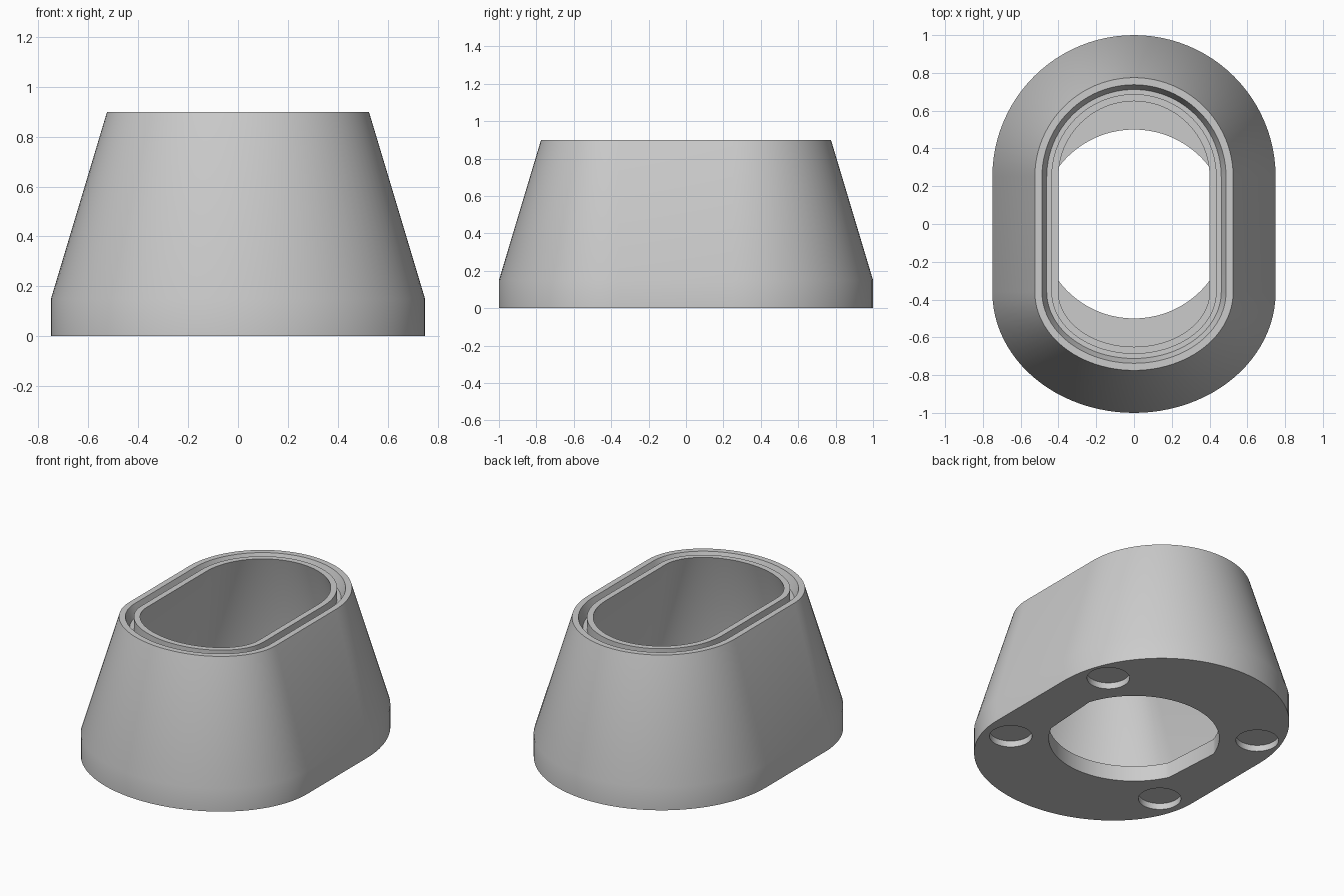
import bpy
import bmesh
from math import sin, cos, pi, atan2

if "Cube" in bpy.data.objects:
    bpy.data.objects.remove(bpy.data.objects["Cube"])

STEPS = 48          # segments in each rounded end
HOLE_R = 0.5
BACK_Y, FRONT_Y = 0.25, -0.36   # where the straight sides end

grey = bpy.data.materials.new("plain grey")
grey.use_nodes = True
colour = (0.6, 0.6, 0.6, 1)
grey.diffuse_color = colour
grey.node_tree.nodes["Principled BSDF"].inputs["Base Color"].default_value = colour


def oblong(half_width):
    """Oblong outline with a round back end and a slightly flatter front end."""
    points = []
    for centre, start in ((BACK_Y, 0), (FRONT_Y, pi)):
        depth = half_width + 0.25 - abs(centre)
        for i in range(STEPS + 1):
            a = start + pi * i / STEPS
            points.append((half_width * cos(a), centre + depth * sin(a)))
    return points


def circle(radius):
    """Circle whose points line up with those of the oblong."""
    angles = [atan2(y, x) for x, y in oblong(0.75)]
    return [(radius * cos(a), radius * sin(a)) for a in angles]


# Section through the wall: outside, rim with groove, cavity, floor hole
section = [
    (0.75, 0), (0.75, 0.15), (0.525, 0.9),
    (0.4875, 0.9), (0.462, 0.83), (0.4375, 0.83), (0.4375, 0.9),
    (0.4, 0.9), (0.625, 0.15), (0.625, 0.1),
]
loops = [(oblong(w), z) for w, z in section]
loops += [(circle(HOLE_R), 0.1), (circle(HOLE_R), 0)]

bm = bmesh.new()
rings = [[bm.verts.new((x, y, z)) for x, y in pts] for pts, z in loops]
for k, ring in enumerate(rings):
    above = rings[(k + 1) % len(rings)]
    for i in range(len(ring)):
        j = (i + 1) % len(ring)
        bm.faces.new((ring[i], ring[j], above[j], above[i]))
bmesh.ops.recalc_face_normals(bm, faces=bm.faces)
mesh = bpy.data.meshes.new("tapered_housing")
bm.to_mesh(mesh)
bm.free()
mesh.materials.append(grey)
housing = bpy.data.objects.new("tapered_housing", mesh)
bpy.context.collection.objects.link(housing)

# Four shallow round recesses in the underside
for sx in (-1, 1):
    for sy in (-1, 1):
        bpy.ops.mesh.primitive_cylinder_add(
            vertices=48, radius=0.125, depth=0.09,
            location=(0.57 * sx, 0.445 * sy, -0.005))
        cutter = bpy.context.object
        cutter.name = "recess_cutter"
        cutter.hide_render = True
        cutter.data.materials.append(grey)
        cut = housing.modifiers.new("recess", "BOOLEAN")
        cut.operation = "DIFFERENCE"
        cut.solver = "EXACT"
        cut.object = cutter
        bpy.context.view_layer.objects.active = housing
        bpy.ops.object.modifier_apply(modifier=cut.name)
        bpy.data.objects.remove(cutter)

# Smooth walls with crisp rims
bpy.ops.object.select_all(action="DESELECT")
housing.select_set(True)
bpy.context.view_layer.objects.active = housing
bpy.ops.object.shade_smooth_by_angle(angle=pi / 6)
